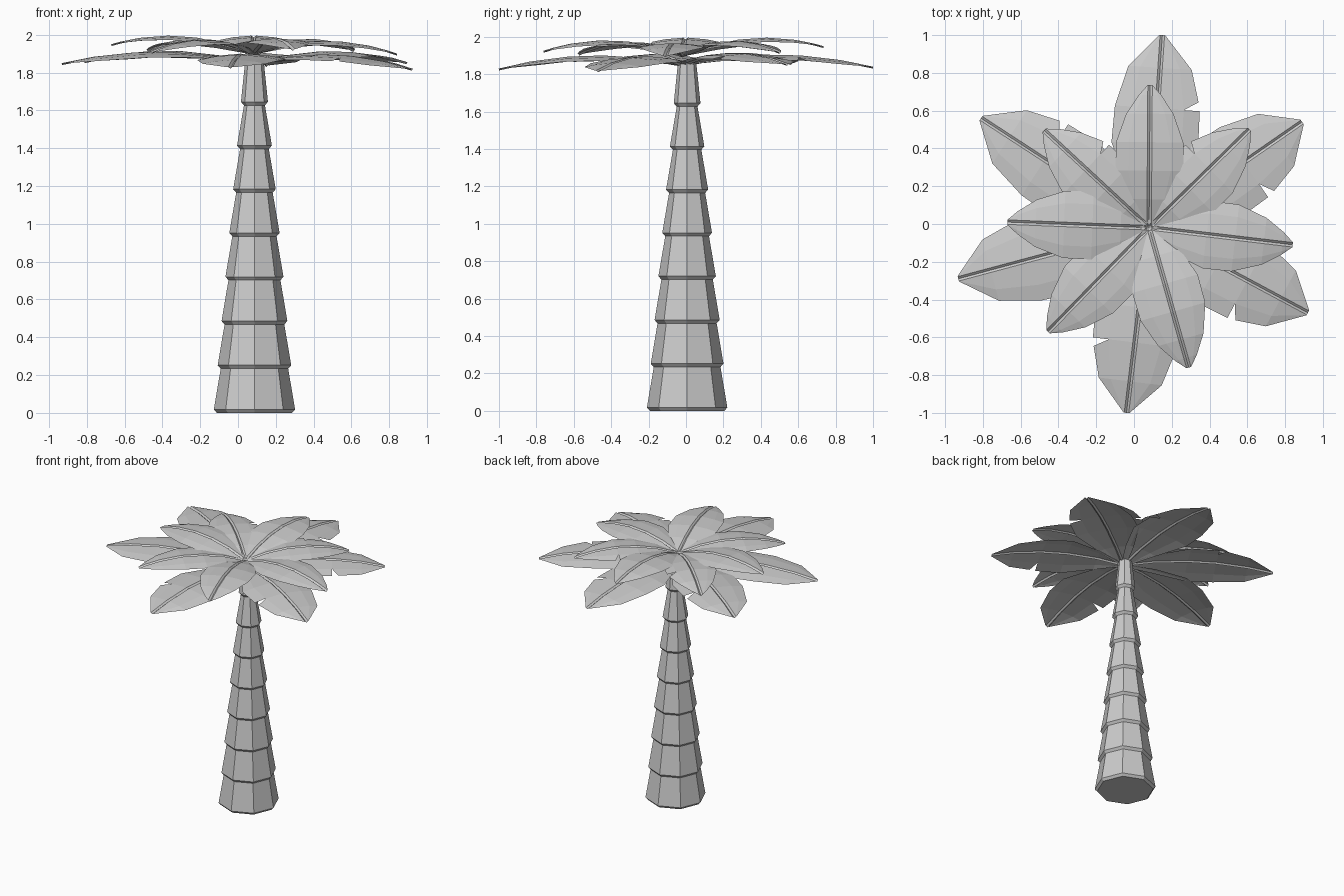
import bpy, bmesh
from math import sin, cos, pi
from mathutils import Vector

if "Cube" in bpy.data.objects:
    bpy.data.objects.remove(bpy.data.objects["Cube"])


def make_object(name, bm):
    bmesh.ops.recalc_face_normals(bm, faces=bm.faces)
    mesh = bpy.data.meshes.new(name)
    bm.to_mesh(mesh)
    bm.free()
    ob = bpy.data.objects.new(name, mesh)
    bpy.context.collection.objects.link(ob)
    return ob


# Trunk: eight stacked octagonal segments, each tapering upward with a flared lip
def build_trunk():
    profile = []
    for i in range(8):
        z = 0.234 * i if i < 4 else 0.231 * i + 0.01
        r = 0.215 - 0.0205 * i
        profile += [(r - 0.016, z), (r, z + 0.018)]
    profile.append((0.048, 1.87))
    bm = bmesh.new()
    rings = [[bm.verts.new((0.087 + r * cos(k * pi / 4), 0.006 + r * sin(k * pi / 4), z))
              for k in range(8)] for r, z in profile]
    for a, b in zip(rings, rings[1:]):
        for k in range(8):
            n = (k + 1) % 8
            bm.faces.new((a[k], a[n], b[n], b[k]))
    bm.faces.new(rings[0][::-1])
    bm.faces.new(rings[-1])
    make_object("trunk", bm)


# Leaf: arched sheet with a grooved midrib, drooping edges and optional side notches
def build_leaf(name, tip, base_z, arch, outline, notches):
    start = Vector((0.08, -0.02, base_z))
    tip = Vector(tip)
    along = Vector((tip.x - start.x, tip.y - start.y, 0))
    length = along.length
    side = Vector((-along.y, along.x, 0)) / length
    bm = bmesh.new()

    def point(t, w, dz):
        p = start.lerp(tip, t) + side * w
        p.z += arch * 4 * t * (1 - t) + dz
        return bm.verts.new(p)

    rib = [point(t, 0, -0.01) for t, w in outline]
    for s in (-1, 1):
        shoulder = [point(t, s * min(0.012, w), 0) for t, w in outline]
        middle = [point(t, s * (0.012 + 0.6 * (w - 0.012)), -0.01 * w / 0.2) for t, w in outline]
        edge = [point(t, s * w, -0.025 * w / 0.2) for t, w in outline]
        edge_next = list(edge)
        if s in notches:
            i = 3
            t, w = outline[i]
            edge_next[i] = point(t + 0.045, s * w * 0.96, -0.025)
        for i in range(len(outline) - 1):
            for a0, a1, b0, b1 in ((rib[i], rib[i + 1], shoulder[i], shoulder[i + 1]),
                                   (shoulder[i], shoulder[i + 1], middle[i], middle[i + 1]),
                                   (middle[i], middle[i + 1], edge_next[i], edge[i + 1])):
                quad = (a0, a1, b1, b0)
                bm.faces.new(quad if s < 0 else quad[::-1])
    # keep the upper side of the sheet facing up
    ob = make_object(name, bm)
    if sum(p.normal.z for p in ob.data.polygons) < 0:
        ob.data.flip_normals()


build_trunk()

upper_outline = [(0, 0.02), (0.2, 0.125), (0.4, 0.18), (0.6, 0.178),
                 (0.8, 0.125), (0.93, 0.06), (1, 0.013)]
lower_outline = [(0, 0.02), (0.2, 0.13), (0.43, 0.23), (0.62, 0.225),
                 (0.83, 0.168), (1, 0.015)]

# Upper crown: seven shorter leaves (tip position, notched sides)
upper = [((0.085, 0.735, 1.95), ()), ((0.61, 0.50, 1.92), (1,)),
         ((0.84, -0.11, 1.90), ()), ((0.29, -0.76, 1.925), ()),
         ((-0.455, -0.57, 1.91), ()), ((-0.67, 0.01, 1.95), ()),
         ((-0.475, 0.495, 1.92), (-1,))]
for i, (tip, notch) in enumerate(upper):
    build_leaf(f"upper_leaf_{i + 1}", tip, 1.90, 0.068, upper_outline, notch)

# Lower crown: six longer leaves
lower = [((0.15, 1.0, 1.84), (-1,)), ((0.89, 0.54, 1.855), (-1,)),
         ((0.92, -0.47, 1.82), (-1,)), ((-0.04, -1.0, 1.83), (-1,)),
         ((-0.93, -0.29, 1.85), ()), ((-0.81, 0.56, 1.86), (-1,))]
for i, (tip, notch) in enumerate(lower):
    build_leaf(f"lower_leaf_{i + 1}", tip, 1.85, 0.06, lower_outline, notch)
